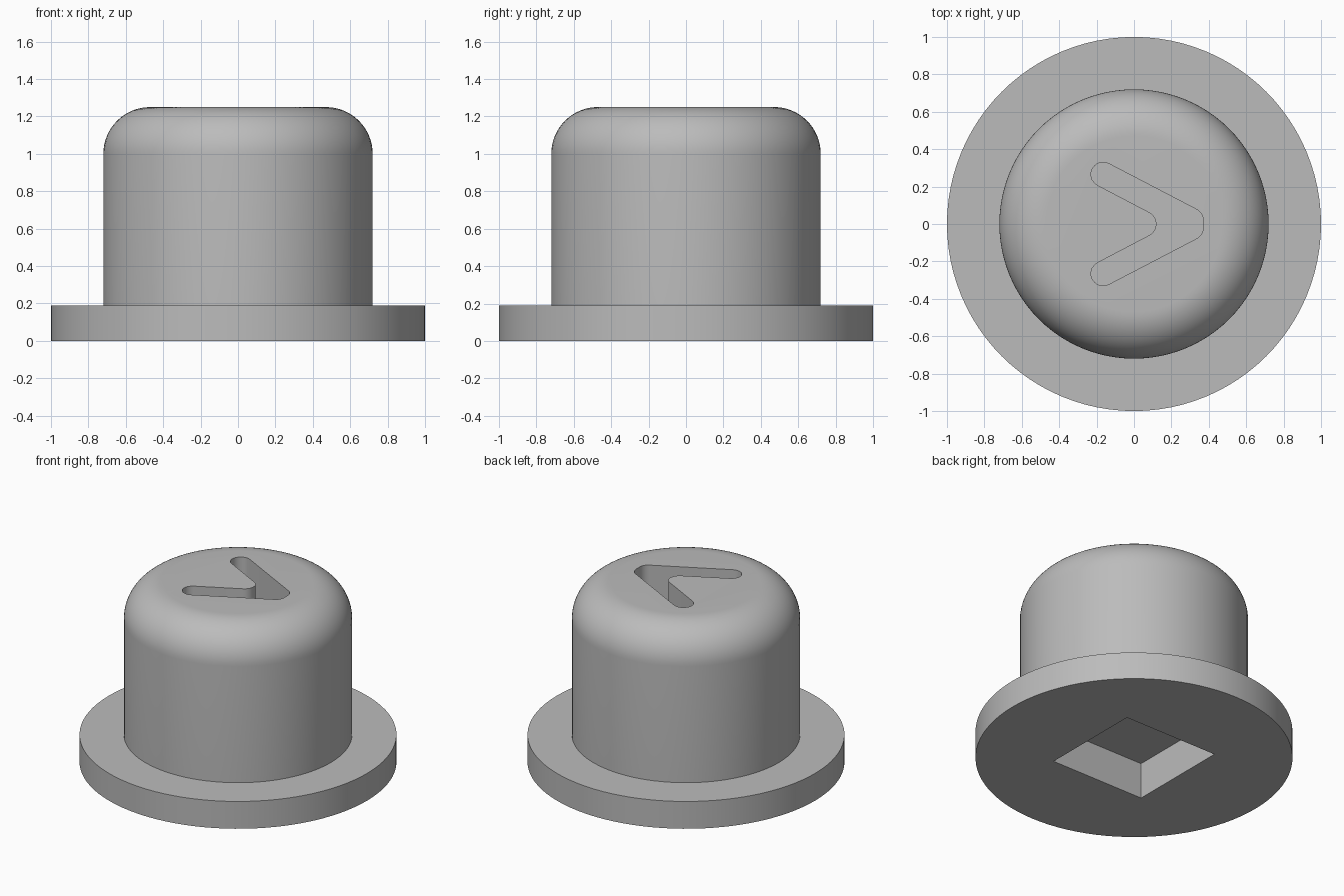
import bpy, bmesh
from math import sin, cos, pi, radians

cube = bpy.data.objects.get("Cube")
if cube:
    bpy.data.objects.remove(cube, do_unlink=True)

grey = bpy.data.materials.new("plain grey")
grey.use_nodes = True
grey.diffuse_color = (0.5, 0.5, 0.5, 1)
grey.node_tree.nodes["Principled BSDF"].inputs["Base Color"].default_value = grey.diffuse_color

TOP, BODY_R, FLANGE_H, FILLET = 1.25, 0.72, 0.19, 0.25


def arc(cx, cy, r, start, end, steps=10):
    """Points along a circular arc, angles in degrees."""
    angles = [radians(start + (end - start) * i / steps) for i in range(steps + 1)]
    return [(cx + r * cos(a), cy + r * sin(a)) for a in angles]


def make_object(name, bm):
    bmesh.ops.recalc_face_normals(bm, faces=bm.faces)
    mesh = bpy.data.meshes.new(name)
    bm.to_mesh(mesh)
    bm.free()
    obj = bpy.data.objects.new(name, mesh)
    bpy.context.collection.objects.link(obj)
    mesh.materials.append(grey)
    return obj


def lathe(name, profile, steps=96):
    """Spin a radius/height profile about z and cap both ends."""
    bm = bmesh.new()
    verts = [bm.verts.new((r, 0, z)) for r, z in profile]
    edges = [bm.edges.new(pair) for pair in zip(verts, verts[1:])]
    bmesh.ops.spin(bm, geom=verts + edges, cent=(0, 0, 0), axis=(0, 0, 1),
                   angle=2 * pi, steps=steps)
    bmesh.ops.remove_doubles(bm, verts=bm.verts, dist=0.0001)
    bmesh.ops.holes_fill(bm, edges=[e for e in bm.edges if e.is_boundary], sides=0)
    return make_object(name, bm)


def prism(name, outline, low, high):
    """Extrude a flat outline from one height to another."""
    bm = bmesh.new()
    face = bm.faces.new([bm.verts.new((x, y, low)) for x, y in outline])
    moved = bmesh.ops.extrude_face_region(bm, geom=[face])["geom"]
    bmesh.ops.translate(bm, vec=(0, 0, high - low),
                        verts=[v for v in moved if isinstance(v, bmesh.types.BMVert)])
    obj = make_object(name, bm)
    obj.hide_render = True
    return obj


# Round cap with a filleted crown on a wide flange
profile = [(1, 0), (1, FLANGE_H), (BODY_R, FLANGE_H)]
profile += arc(BODY_R - FILLET, TOP - FILLET, FILLET, 0, 90, 16)
cap = lathe("flanged_cap", profile)

# Rounded chevron: upper half outline, mirrored across the x axis
tilt = 62.5
half = arc(0.305, 0.02, 0.065, 0, tilt)
half += arc(-0.165, 0.265, 0.065, tilt, tilt + 180)
half += arc(0.05, 0, 0.07, tilt, 0)
chevron = half + [(x, -y) for x, y in reversed(half[:-1])]
chevron_cutter = prism("chevron_recess_cutter", chevron, TOP - 0.25, TOP + 0.1)

# Square socket in the underside
s = 0.36
socket_cutter = prism("square_socket_cutter", [(-s, -s), (s, -s), (s, s), (-s, s)], -0.1, 0.25)

# Cut both recesses
bpy.context.view_layer.objects.active = cap
for cutter in (chevron_cutter, socket_cutter):
    mod = cap.modifiers.new("recess", "BOOLEAN")
    mod.operation = "DIFFERENCE"
    mod.solver = "EXACT"
    mod.object = cutter
    bpy.ops.object.modifier_apply(modifier=mod.name)
    bpy.data.objects.remove(cutter, do_unlink=True)

bpy.ops.object.select_all(action="DESELECT")
cap.select_set(True)
bpy.ops.object.shade_smooth_by_angle(angle=radians(30))
